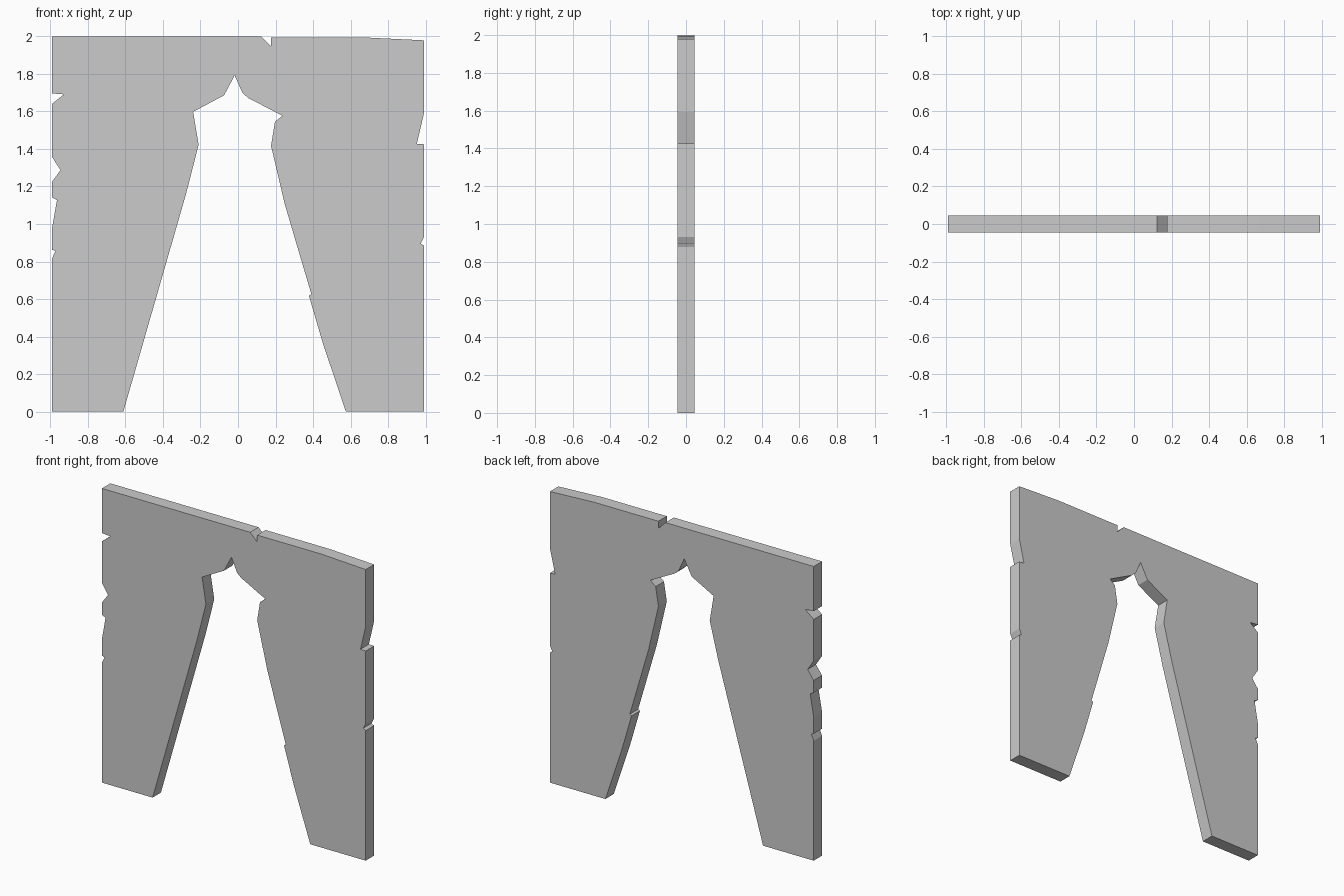
import bpy, bmesh
from mathutils import Vector

if "Cube" in bpy.data.objects:
    bpy.data.objects.remove(bpy.data.objects["Cube"])

W, DEPTH = 0.992, 0.09   # half width, wall thickness


def chips(x, notches):
    """Broken edge at x: each notch is (start z, tip x, tip z, end z)."""
    pts = []
    for z0, tx, tz, z1 in notches:
        pts += [(x, z0), (tx, tz), (x, z1)]
    return pts


# Chipped left edge (bottom to top)
left = [(-W, 0)] + chips(-W, [(0.815, -0.973, 0.857, 0.863),
                              (0.975, -0.965, 1.127, 1.142),
                              (1.225, -0.946, 1.287, 1.358),
                              (1.64, -0.928, 1.691, 1.696)])
# Top edge with one crack and a sagging right end
top = [(-W, 2), (0.123, 2), (0.176, 1.947), (0.176, 1.995),
       (0.66, 1.995), (W, 1.979)]
# Chipped right edge (top to bottom)
right = chips(W, [(1.593, 0.953, 1.427, 1.425),
                  (0.932, 0.974, 0.895, 0.884)]) + [(W, 0)]
# Ragged doorway opening, right jamb up to the peak and down the left jamb
opening = [(0.575, 0), (0.453, 0.362), (0.378, 0.618), (0.391, 0.626),
           (0.25, 1.103), (0.176, 1.417), (0.197, 1.545), (0.237, 1.577),
           (0.054, 1.672), (0.024, 1.699), (-0.018, 1.792),
           (-0.074, 1.686), (-0.239, 1.598), (-0.21, 1.422),
           (-0.276, 1.164), (-0.611, 0)]

# Extrude the outline into a flat slab
bm = bmesh.new()
face = bm.faces.new([bm.verts.new((x, -DEPTH / 2, z))
                     for x, z in left + top + right + opening])
ext = bmesh.ops.extrude_face_region(bm, geom=[face], use_keep_orig=True)
bmesh.ops.translate(bm, vec=Vector((0, DEPTH, 0)),
                    verts=[g for g in ext["geom"] if isinstance(g, bmesh.types.BMVert)])
bmesh.ops.recalc_face_normals(bm, faces=bm.faces)
mesh = bpy.data.meshes.new("broken_doorway_wall")
bm.to_mesh(mesh)
bm.free()
bpy.context.collection.objects.link(bpy.data.objects.new("broken_doorway_wall", mesh))
